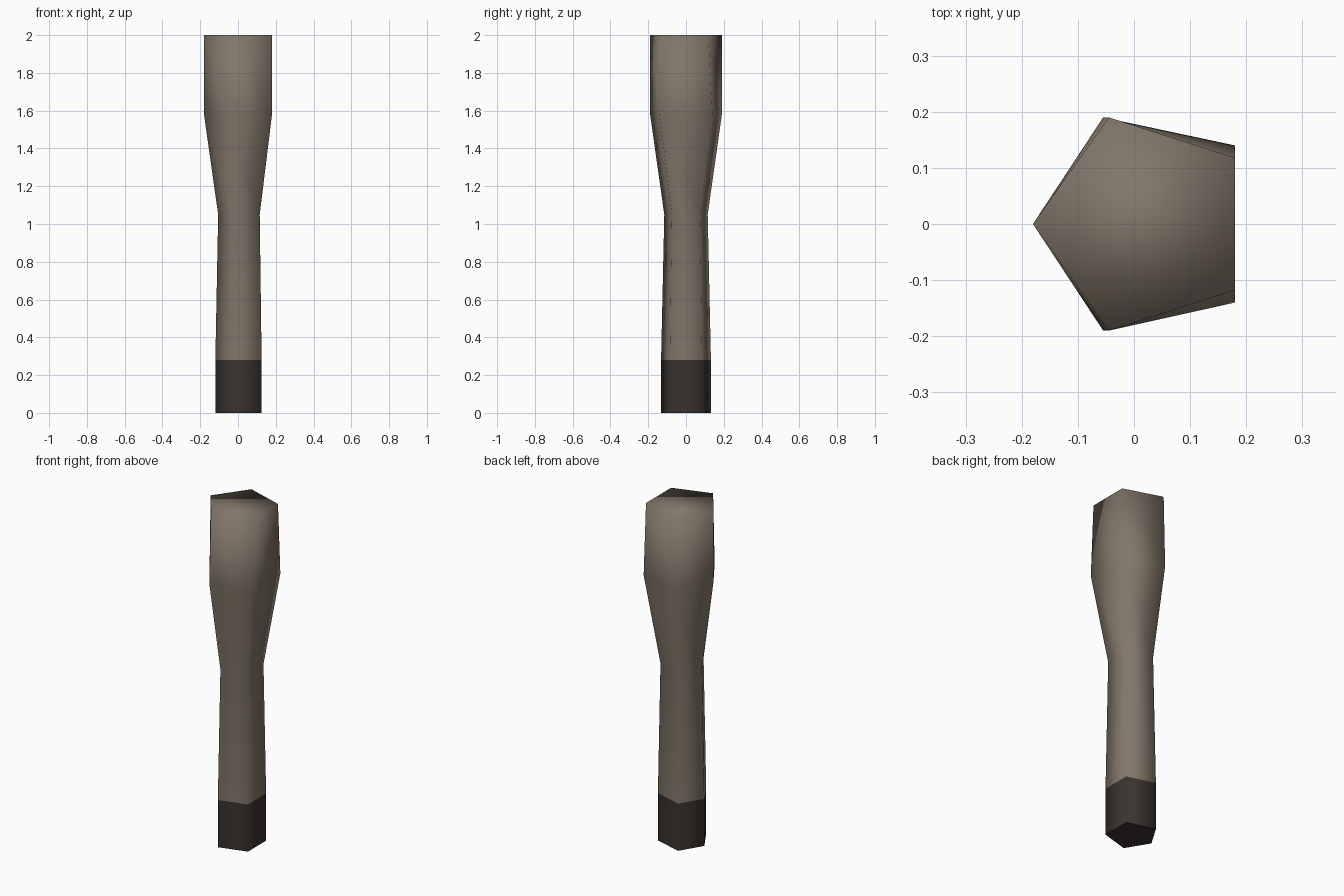
import bpy
import bmesh

if "Cube" in bpy.data.objects:
    bpy.data.objects.remove(bpy.data.objects["Cube"])


def material(name, color):
    mat = bpy.data.materials.new(name)
    mat.diffuse_color = (*color, 1)
    mat.use_nodes = True
    mat.node_tree.nodes["Principled BSDF"].inputs["Base Color"].default_value = mat.diffuse_color
    return mat


def ring(z, tip_x, mid_x, mid_y, flat_x, flat_y):
    # five-sided cross-section, mirrored across y = 0, counter-clockwise from above
    return [(mid_x, -mid_y, z), (flat_x, -flat_y, z), (flat_x, flat_y, z),
            (mid_x, mid_y, z), (tip_x, 0, z)]


def loft(name, rings, mat, cap_bottom=False, cap_top=False):
    bm = bmesh.new()
    loops = [[bm.verts.new(p) for p in r] for r in rings]
    for low, up in zip(loops, loops[1:]):
        for k in range(5):
            n = (k + 1) % 5
            # diagonals spiral around the body
            bm.faces.new((low[k], low[n], up[k]))
            bm.faces.new((low[n], up[n], up[k]))
    if cap_top:
        bm.faces.new(loops[-1])
    for f in bm.faces:
        f.smooth = True
    if cap_bottom:
        base = bm.faces.new(loops[0][::-1])
        for e in base.edges:
            e.smooth = False
    mesh = bpy.data.meshes.new(name)
    bm.to_mesh(mesh)
    bm.free()
    mesh.materials.append(mat)
    obj = bpy.data.objects.new(name, mesh)
    bpy.context.collection.objects.link(obj)
    return obj


wood = material("wood", (0.22, 0.18, 0.14))
wrap = material("dark_wrap", (0.042, 0.033, 0.029))

base = ring(0, -0.12, -0.04, 0.132, 0.125, 0.085)
grip_top = ring(0.28, -0.12, -0.04, 0.132, 0.125, 0.085)
neck = ring(1.05, -0.105, -0.035, 0.115, 0.115, 0.075)
shoulder = ring(1.58, -0.18, -0.055, 0.19, 0.18, 0.14)
head_top = ring(2.0, -0.18, -0.045, 0.19, 0.18, 0.118)

# dark grip at the bottom
loft("grip", [base, grip_top], wrap, cap_bottom=True)

# wooden shaft flaring into the heavy head
loft("club_body", [grip_top, neck, shoulder, head_top], wood, cap_top=True)
